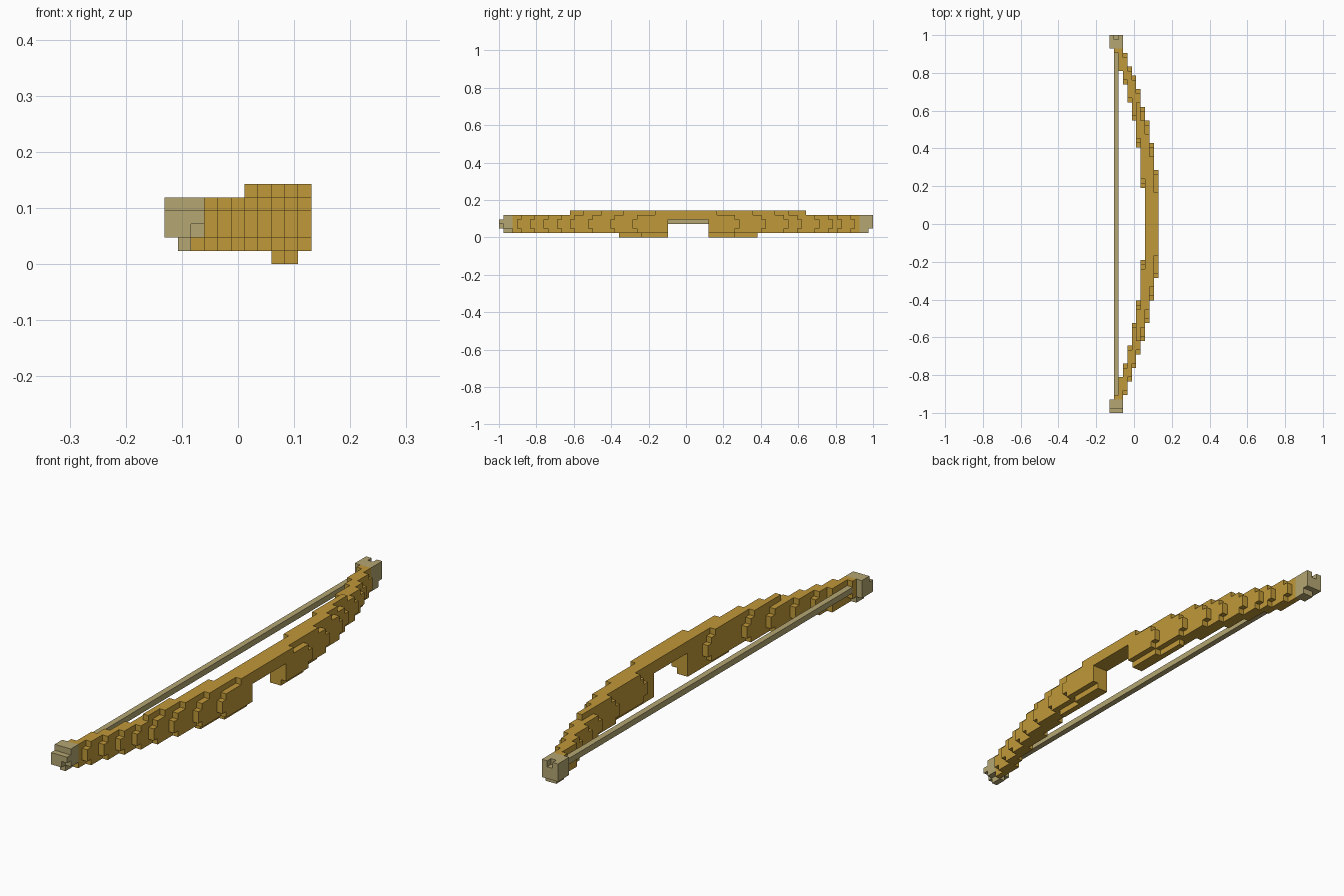
import bpy, bmesh
from mathutils import Vector

cube = bpy.data.objects.get("Cube")
if cube:
    bpy.data.objects.remove(cube, do_unlink=True)

UNIT = 1 / 42                       # edge of one block
ORIGIN = Vector((-5.5 * UNIT, -1, 0))


def material(name, colour):
    mat = bpy.data.materials.new(name)
    mat.use_nodes = True
    mat.diffuse_color = (*colour, 1)
    mat.node_tree.nodes["Principled BSDF"].inputs["Base Color"].default_value = (*colour, 1)
    return mat


wood = material("golden wood", (0.53, 0.315, 0.04))
cord = material("pale cord", (0.46, 0.385, 0.17))


def box(cols, rows, layers):
    """Set of block cells, each argument an inclusive (first, last) pair."""
    spans = [range(a, b + 1) for a, b in (cols, rows, layers)]
    return {(i, j, k) for i in spans[0] for j in spans[1] for k in spans[2]}


def build(name, cells, mat):
    """Skin the outside of a set of block cells and merge flat regions."""
    bm = bmesh.new()
    corners = {}

    def corner(p):
        key = tuple(round(c) for c in p)
        if key not in corners:
            corners[key] = bm.verts.new(ORIGIN + Vector(key) * UNIT)
        return corners[key]

    for cell in sorted(cells):
        centre = Vector(cell) + Vector((0.5, 0.5, 0.5))
        for axis in range(3):
            for sign in (-1, 1):
                n = Vector((0, 0, 0))
                n[axis] = sign
                if tuple(int(c + d) for c, d in zip(cell, n)) in cells:
                    continue
                u = Vector((0, 0, 0))
                u[(axis + 1) % 3] = 1
                v = n.cross(u)
                quad = [centre + (n + a * u + b * v) / 2
                        for a, b in ((-1, -1), (1, -1), (1, 1), (-1, 1))]
                bm.faces.new([corner(p) for p in quad])
    bmesh.ops.dissolve_limit(bm, angle_limit=0.01, verts=bm.verts, edges=bm.edges)
    mesh = bpy.data.meshes.new(name)
    bm.to_mesh(mesh)
    bm.free()
    mesh.materials.append(mat)
    bpy.context.collection.objects.link(bpy.data.objects.new(name, mesh))


# Curved wooden limb: per column, outer and inner row ends of both arms
arc = {
    10: (30, 42, 42, 53),
    9: (25, 42, 42, 59),
    8: (20, 42, 42, 64),
    7: (16, 33, 50, 67),
    6: (13, 24, 59, 71),
    5: (10, 19, 65, 74),
    4: (7, 14, 69, 76),
    3: (4, 10, 73, 79),
    2: (3, 7, 76, 80),
    1: (3, 3, 80, 80),
}
# Layer: rows trimmed from the outer end, from the inner end, allowed columns
layers = {
    0: (7, 0, (8, 9)),
    1: (1, 1, (2, 10)),
    2: (0, 0, (1, 10)),
    3: (0, 0, (1, 10)),
    4: (1, 1, (1, 10)),
    5: (3, 2, (6, 10)),
}
limb = set()
for col, (low, low_in, high_in, high) in arc.items():
    for layer, (trim, trim_in, (first, last)) in layers.items():
        if not first <= col <= last:
            continue
        if col >= 8:                # the grip runs through, no inner end
            trim_in = 0
        if col < 3:                 # the slender ends keep full rows
            trim = trim_in = 0
        if col == 10 and layer == 5:
            trim += 2
        limb |= box((col, col), (low + trim, low_in - trim_in), (layer, layer))
        limb |= box((col, col), (high_in + trim_in, high - trim), (layer, layer))

# Hand notch under the grip
limb -= box((0, 10), (38, 46), (0, 3))
build("bow_limb", limb, wood)

# Straight string
build("bow_string", box((1, 1), (4, 79), (3, 3)), cord)

# Notched end caps
front_tip = box((0, 2), (0, 2), (2, 4)) | box((1, 1), (1, 2), (1, 1))
front_tip -= box((0, 2), (0, 0), (4, 4)) | box((2, 2), (0, 0), (2, 2))
build("front_tip", front_tip, cord)

back_tip = box((0, 2), (81, 83), (2, 4)) | box((1, 2), (81, 82), (1, 1))
back_tip -= box((1, 1), (83, 83), (4, 4))
build("back_tip", back_tip, cord)
